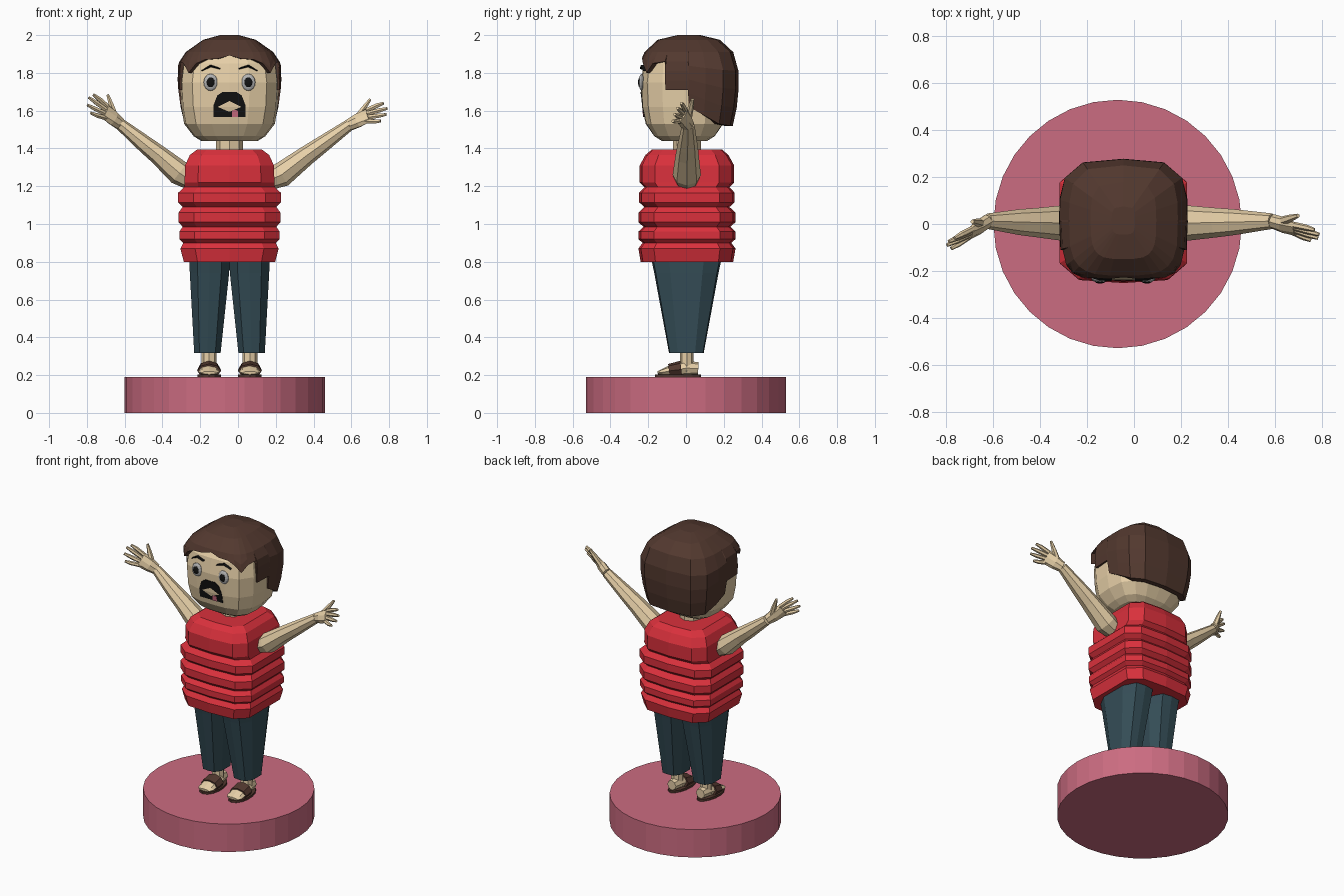
import bpy, bmesh
from math import sin, cos, pi, radians
from mathutils import Vector

if "Cube" in bpy.data.objects:
    bpy.data.objects.remove(bpy.data.objects["Cube"])

CX = -0.045  # body axis


def mat(name, r, g, b):
    m = bpy.data.materials.new(name)
    m.diffuse_color = (r, g, b, 1)
    m.use_nodes = True
    m.node_tree.nodes["Principled BSDF"].inputs["Base Color"].default_value = m.diffuse_color
    return m


SKIN = mat("skin", .80, .63, .39)
RED = mat("red", .70, .03, .045)
BLUE = mat("dark_teal", .035, .075, .095)
BROWN = mat("brown", .085, .04, .028)
PINK = mat("pink", .60, .15, .22)
BLACK = mat("black", .006, .006, .006)
GREY = mat("eye_grey", .45, .45, .45)


def loft(name, rings, m, caps=(True, True)):
    """Skin a list of equal-length closed rings."""
    bm = bmesh.new()
    vs = [[bm.verts.new(p) for p in r] for r in rings]
    n = len(vs[0])
    for a, b in zip(vs, vs[1:]):
        for i in range(n):
            j = (i + 1) % n
            bm.faces.new((a[i], a[j], b[j], b[i]))
    if caps[0]:
        bm.faces.new(vs[0][::-1])
    if caps[1]:
        bm.faces.new(vs[-1])
    bmesh.ops.recalc_face_normals(bm, faces=bm.faces)
    me = bpy.data.meshes.new(name)
    bm.to_mesh(me)
    bm.free()
    me.materials.append(m)
    ob = bpy.data.objects.new(name, me)
    bpy.context.collection.objects.link(ob)
    return ob


def tube(name, path, radii, m, sides=6, wide=(0, 1, 0)):
    """Tube along a path; each radius is (along the wide axis, across it)."""
    pts = [Vector(p) for p in path]
    rings = []
    for i, p in enumerate(pts):
        d = (pts[min(i + 1, len(pts) - 1)] - pts[max(i - 1, 0)]).normalized()
        w = Vector(wide)
        w = (w - d * w.dot(d)).normalized()
        t = d.cross(w)
        a, b = radii[i]
        rings.append([p + w * a * cos(k * 2 * pi / sides) + t * b * sin(k * 2 * pi / sides)
                      for k in range(sides)])
    return loft(name, rings, m)


def squircle(deg, hx, hy, n=3.2):
    s, c = sin(radians(deg)), -cos(radians(deg))
    r = (abs(s / hx) ** n + abs(c / hy) ** n) ** (-1 / n)
    return r * s, r * c


def chamfered(x, y, z, hx, hy, fx=.7, fy=.68):
    """Ring with cut corners and a vertex in the middle of every side."""
    q = [(0, -1), (fx, -.95), (1, -fy), (1, 0), (1, fy), (fx, .95), (0, 1),
         (-fx, .95), (-1, fy), (-1, 0), (-1, -fy), (-fx, -.95)]
    return [(x + u * hx, y + v * hy, z) for u, v in q]


def prism(name, pts, y0, m, slope=0.0, ztop=0.0, depth=.04):
    """Front-facing plate from x,z points, leaning back below ztop."""
    front = [(x, y0 + (ztop - z) * slope, z) for x, z in pts]
    return loft(name, [front, [(x, y + depth, z) for x, y, z in front]], m)


def ball(name, loc, scale, m):
    bpy.ops.mesh.primitive_uv_sphere_add(segments=12, ring_count=8, location=loc)
    ob = bpy.context.object
    ob.name = name
    ob.scale = scale
    ob.data.materials.append(m)


# Round base
bpy.ops.mesh.primitive_cylinder_add(vertices=32, radius=.53, depth=.19, location=(-.07, 0, .095))
bpy.context.object.name = "base"
bpy.context.object.data.materials.append(PINK)

# Head
angs = [q + a for q in (0, 90, 180, 270) for a in (0, 25, 45, 65)]
head = [(1.44, .15, .12), (1.465, .19, .16), (1.53, .24, .205), (1.62, .255, .225),
        (1.75, .262, .232), (1.85, .25, .215), (1.92, .19, .17)]
loft("head", [[(CX + p[0], p[1] - .008, z) for p in (squircle(a, hx, hy) for a in angs)]
              for z, hx, hy in head], SKIN)
tube("neck", [(CX, .005, 1.37), (CX, .005, 1.47)], [(.075, .072)] * 2, SKIN, 8)

# Hair shell with a stepped lower edge
prof = [(1.5, .232, .228), (1.6, .256, .252), (1.74, .275, .266), (1.85, .272, .26),
        (1.91, .232, .235), (1.975, .14, .165), (2.0, .05, .06)]


def hair_size(z):
    for (z0, a0, b0), (z1, a1, b1) in zip(prof, prof[1:]):
        if z <= z1:
            t = (z - z0) / (z1 - z0)
            return a0 + (a1 - a0) * t, b0 + (b1 - b0) * t
    return prof[-1][1:]


edge = [(0, 1.892), (14, 1.875), (28, 1.87), (36, 1.85), (44, 1.80), (52, 1.85), (64, 1.86),
        (65, 1.71), (89, 1.71), (90, 1.62), (108, 1.575), (126, 1.53), (145, 1.52), (180, 1.52)]
edge += [(360 - a, z) for a, z in edge[-2:0:-1]]
rows = []
for k in range(-1, 7):
    row = []
    for a, zb in edge:
        z = zb + (1.91 - zb) * max(k, 0) / 4 if k < 5 else (1.975, 2.0)[k - 5]
        x, y = squircle(a, *hair_size(z), 3.6)
        s = .86 if k < 0 else 1
        row.append((CX + x * s, .015 + y * s, z))
    rows.append(row)
loft("hair", rows, BROWN, (False, True))

# Face: eyes, brows, mouth, tongue
for side, s in (("left", -1), ("right", 1)):
    x = CX + s * .1
    ball(side + "_eye", (x, -.234, 1.75), (.037, .016, .045), GREY)
    ball(side + "_pupil", (x, -.244, 1.75), (.023, .010, .027), BLACK)
    tube(side + "_brow", [(CX + s * .05, -.232, 1.822), (CX + s * .1, -.229, 1.837), (CX + s * .145, -.215, 1.812)],
         [(.012, .004), (.012, .007), (.012, .003)], BLACK)
mouth = [(-.085, 1.567), (.085, 1.567), (.086, 1.625), (.065, 1.68), (.035, 1.70),
         (-.035, 1.70), (-.065, 1.68), (-.086, 1.625)]
prism("mouth", [(CX + x, z) for x, z in mouth], -.241, BLACK, .13, 1.70)
prism("tongue", [(-.032, 1.567), (.0, 1.567), (.0, 1.597), (-.01, 1.604), (-.026, 1.604), (-.032, 1.597)],
      -.244, PINK, .13, 1.70)

# Quilted vest
vest = [(.80, .242, .245), (.87, .26, .257), (.90, .245, .235), (.92, .265, .257),
        (.96, .265, .257), (.985, .248, .23), (1.01, .27, .257), (1.06, .27, .257),
        (1.09, .248, .225), (1.115, .272, .253), (1.165, .272, .253), (1.195, .24, .225),
        (1.22, .238, .25), (1.31, .235, .25), (1.365, .21, .22), (1.395, .17, .185)]
loft("vest", [chamfered(CX, .005, z, a, b) for z, a, b in vest], RED)

# Trousers: two tapered legs meeting at the hips
for side, s in (("left", -1), ("right", 1)):
    loft(side + "_trouser_leg", [chamfered(CX + s * o, .002, z, a, b, .6, .5) for z, o, a, b in
         ((.318, .117, .07, .092), (.74, .106, .104, .17), (.82, .106, .108, .187))], BLUE)
    # Ankle, foot and sandal
    fx = CX + s * .108
    tube(side + "_ankle", [(fx, .004, .22), (fx, .004, .36)], [(.036, .04)] * 2, SKIN, 8)
    tube(side + "_foot", [(fx, .065, .235), (fx, .0, .237), (fx, -.07, .225), (fx, -.125, .215), (fx, -.15, .212)],
         [(.032, .033), (.045, .04), (.055, .033), (.055, .017), (.04, .008)], SKIN, 8, (1, 0, 0))
    tube(side + "_sandal_strap", [(fx, -.025, .23), (fx, -.09, .222)],
         [(.062, .046), (.063, .037)], BROWN, 8, (1, 0, 0))
    sole = [(fx + .062 * sin(t) * (1 - .12 * cos(t)), -.042 + .122 * cos(t))
            for t in (k * 2 * pi / 14 for k in range(14))]
    loft(side + "_sandal_sole", [[(x, y, z) for x, y in sole] for z in (.19, .204)], BROWN)


# Arms and hands
def arm(side, path, palm, tips, thumb):
    tube(side + "_arm", path, [(.06, .05), (.075, .066), (.062, .052), (.055, .046), (.033, .031)], SKIN, 8)
    top, low = (Vector(p) for p in palm)
    wrist, end, wide = Vector(path[-1]), (top + low) / 2, top - low
    h = wide.length / 2
    tube(side + "_palm", [wrist, wrist.lerp(end, .45), end],
         [(.034, .03), (h * 1.05, .03), (h * 1.15, .018)], SKIN, 8, wide)
    for i, tip in enumerate(tips):
        base = top.lerp(low, i / 3)
        tip = Vector(tip)
        tube(f"{side}_finger_{i + 1}", [base.lerp(end, .15) - (tip - base) * .15, base.lerp(tip, .55), tip],
             [(.014, .014), (.013, .013), (.008, .008)], SKIN, 6, wide)
    base = wrist.lerp(end, .2)
    tip = Vector(thumb)
    tube(side + "_thumb", [base, base.lerp(tip, .6), tip], [(.022, .02), (.017, .015), (.009, .008)], SKIN)


arm("right", [(.15, .004, 1.225), (.23, .004, 1.26), (.36, .006, 1.36), (.43, .008, 1.41), (.59, .012, 1.525)],
    [(.695, -.005, 1.612), (.685, -.04, 1.54)],
    [(.77, -.025, 1.64), (.79, -.045, 1.612), (.785, -.06, 1.58), (.755, -.07, 1.545)], (.70, .035, 1.66))
arm("left", [(-.24, .004, 1.225), (-.31, .004, 1.27), (-.42, .006, 1.365), (-.49, .008, 1.42), (-.625, .012, 1.53)],
    [(-.70, -.025, 1.635), (-.71, -.06, 1.56)],
    [(-.765, -.06, 1.685), (-.79, -.075, 1.67), (-.797, -.09, 1.63), (-.78, -.105, 1.588)], (-.69, .01, 1.685))
